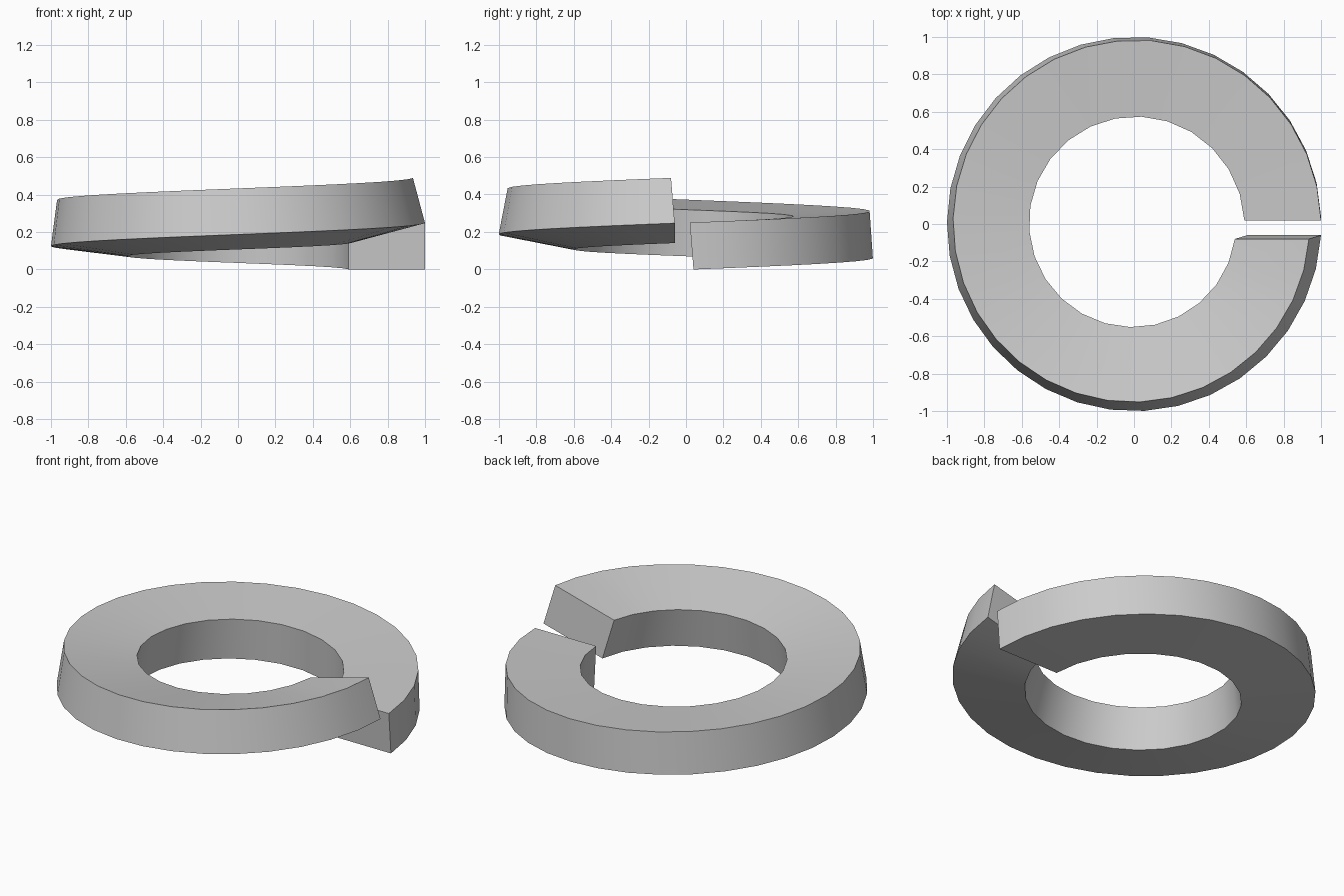
import bpy, bmesh
from math import sin, cos, tau, radians

cube = bpy.data.objects.get("Cube")
if cube:
    bpy.data.objects.remove(cube)

WIDTH, HEIGHT, RISE, TWIST = 0.41, 0.25, 0.247, radians(15)
OUTER_STEPS, INNER_STEPS = 34, 25

steel = bpy.data.materials.new("steel_grey")
steel.use_nodes = True
colour = (0.6, 0.6, 0.6, 1)
steel.diffuse_color = colour
steel.node_tree.nodes["Principled BSDF"].inputs["Base Color"].default_value = colour


def helix_point(u, inward, up):
    """Corner of the twisting rectangular section at fraction u of the turn."""
    tilt, angle = TWIST * u, tau * u
    r = 1 - inward * cos(tilt) - up * sin(tilt)
    dz = up * cos(tilt) - inward * sin(tilt)
    # The section leans back along the path, and the ends leave a gap
    t = 0.04 - 0.1 * u - 0.08 * up
    return (r * cos(angle) - t * sin(angle),
            r * sin(angle) + t * cos(angle),
            RISE * u + dz)


def rail(bm, steps, inward, up):
    return [bm.verts.new(helix_point(i / steps, inward, up)) for i in range(steps + 1)]


def strip(bm, a, b):
    """Join two rails, which may have different numbers of points."""
    n, m = len(a) - 1, len(b) - 1
    i = j = 0
    while i < n or j < m:
        if n == m:
            bm.faces.new((a[i], a[i + 1], b[j + 1], b[j]))
            i, j = i + 1, j + 1
        elif j == m or (i < n and (i + 1) / n <= (j + 1) / m):
            bm.faces.new((a[i], a[i + 1], b[j]))
            i += 1
        else:
            bm.faces.new((a[i], b[j + 1], b[j]))
            j += 1


# Split spring ring: four helical rails, joined and capped
bm = bmesh.new()
rails = [rail(bm, OUTER_STEPS, 0, 0), rail(bm, OUTER_STEPS, 0, HEIGHT),
         rail(bm, INNER_STEPS, WIDTH, HEIGHT), rail(bm, INNER_STEPS, WIDTH, 0)]
for k in range(4):
    strip(bm, rails[k], rails[(k + 1) % 4])
bm.faces.new([r[0] for r in rails])
bm.faces.new([r[-1] for r in rails])
bmesh.ops.recalc_face_normals(bm, faces=bm.faces)

mesh = bpy.data.meshes.new("split_ring")
bm.to_mesh(mesh)
bm.free()
mesh.materials.append(steel)
ring = bpy.data.objects.new("split_ring", mesh)
bpy.context.collection.objects.link(ring)
bpy.ops.object.select_all(action='DESELECT')
ring.select_set(True)
bpy.context.view_layer.objects.active = ring
bpy.ops.object.shade_smooth_by_angle(angle=radians(30))
